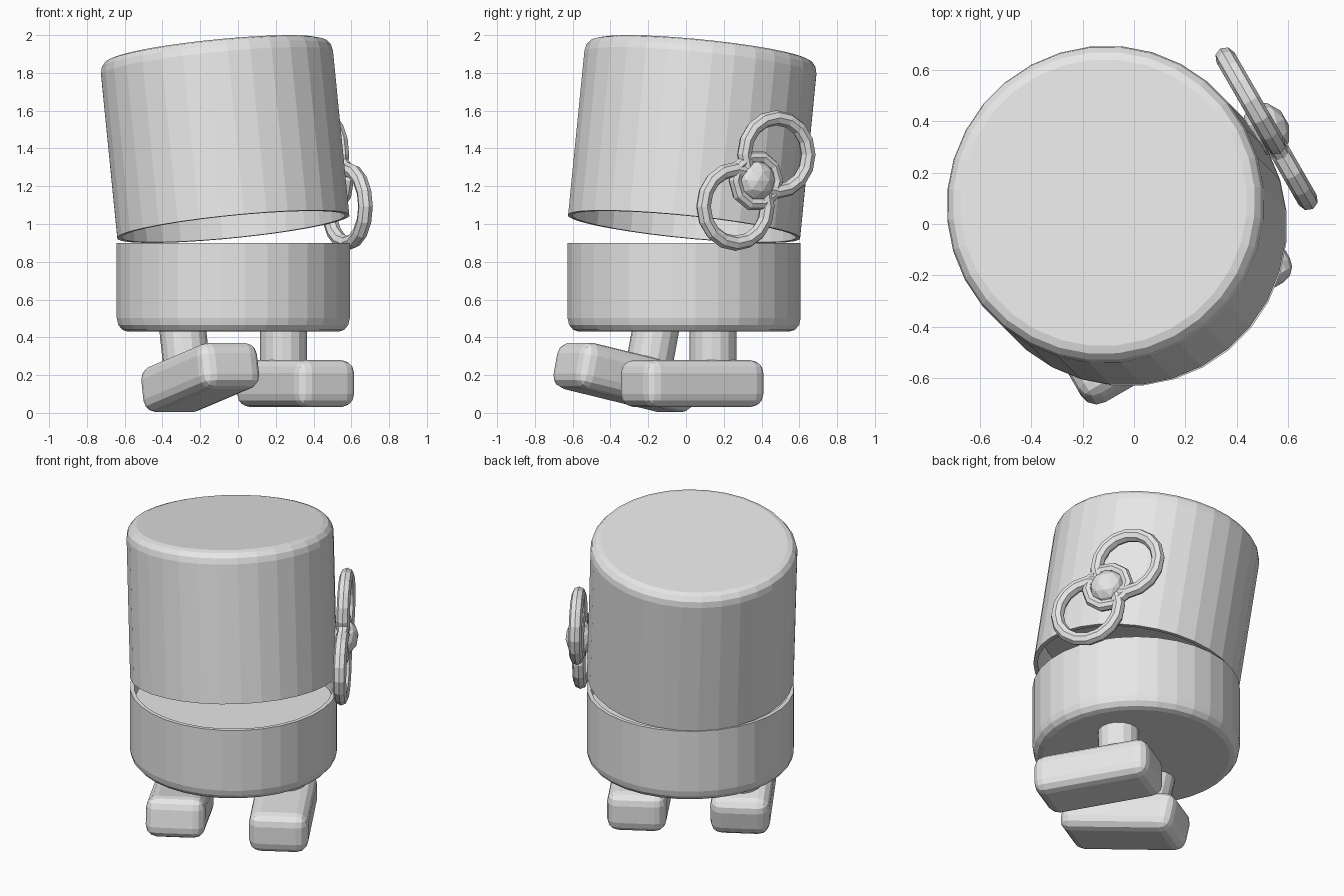
import bpy
import bmesh
from math import radians, sin, cos, pi
from mathutils import Matrix, Vector

if "Cube" in bpy.data.objects:
    bpy.data.objects.remove(bpy.data.objects["Cube"], do_unlink=True)

# Single plain grey
grey = bpy.data.materials.new("plain_grey")
grey.use_nodes = True
grey.diffuse_color = (0.8, 0.8, 0.8, 1)
grey.node_tree.nodes["Principled BSDF"].inputs["Base Color"].default_value = (0.8, 0.8, 0.8, 1)

YAW = Matrix.Rotation(radians(30), 4, "Z")
CENTRE = Vector((-0.025, -0.01, 0))
RADIUS, WALL, ROUND = 0.62, 0.025, 0.06


def finish(name, bm, matrix):
    bmesh.ops.recalc_face_normals(bm, faces=bm.faces)
    mesh = bpy.data.meshes.new(name)
    bm.to_mesh(mesh)
    bm.free()
    mesh.materials.append(grey)
    obj = bpy.data.objects.new(name, mesh)
    obj.matrix_world = matrix
    bpy.context.collection.objects.link(obj)
    return obj


def lathe(name, profile, matrix, sides=32):
    """Spin (radius, height) points round z and cap both ends."""
    bm = bmesh.new()
    rings = []
    for r, z in profile:
        angles = [2 * pi * (i + 0.5) / sides for i in range(sides)]
        rings.append([bm.verts.new((r * cos(a), r * sin(a), z)) for a in angles])
    for low, high in zip(rings, rings[1:]):
        for i in range(sides):
            j = (i + 1) % sides
            bm.faces.new((low[i], low[j], high[j], high[i]))
    bm.faces.new(rings[0])
    bm.faces.new(rings[-1])
    return finish(name, bm, matrix)


def cup_profile(height, recess):
    """Cup standing open end at zero, closed rounded end at height."""
    inner = RADIUS - WALL
    points = [(inner, recess), (inner, 0), (RADIUS, 0)]
    for step in range(4):
        a = step * pi / 6
        points.append((RADIUS - ROUND * (1 - cos(a)), height - ROUND * 1.2 * (1 - sin(a))))
    return points


def ring(name, major, minor, matrix, sides):
    bm = bmesh.new()
    tube = 8
    loops = []
    for i in range(sides):
        a = 2 * pi * i / sides
        loop = []
        for k in range(tube):
            b = 2 * pi * k / tube
            r = major + minor * cos(b)
            loop.append(bm.verts.new((minor * sin(b), r * cos(a), r * sin(a))))
        loops.append(loop)
    for i in range(sides):
        here, there = loops[i], loops[(i + 1) % sides]
        for k in range(tube):
            m = (k + 1) % tube
            bm.faces.new((here[k], here[m], there[m], there[k]))
    return finish(name, bm, matrix)


# Lower body, opening upward
lathe("lower_body", cup_profile(0.47, 0.1),
      Matrix.Translation(CENTRE + Vector((0, 0, 0.9))) @ Matrix.Rotation(pi, 4, "X"))

# Upper body, tipped back like a hinged lid
tip = Matrix.Rotation(radians(8), 4, Vector((-1, -1, 0)))
lathe("upper_body", cup_profile(0.945, 0.2),
      Matrix.Translation(CENTRE + Vector((0, 0, 0.986))) @ tip)

# Legs and feet, the right one swinging forward
for side, sign, swing in (("left", 1, 0), ("right", -1, -12)):
    hip = Matrix.Translation(CENTRE + Vector((0, 0, 0.425))) @ YAW
    hip = hip @ Matrix.Translation((sign * 0.307, 0, 0)) @ Matrix.Rotation(radians(swing), 4, "X")
    lathe(side + "_leg", [(0.124, -0.25), (0.124, 0.06)], hip, 16)
    bm = bmesh.new()
    bmesh.ops.create_cube(bm, size=1)
    bmesh.ops.scale(bm, vec=(0.356, 0.725, 0.25), verts=bm.verts)
    bmesh.ops.translate(bm, vec=(0, -0.128, -0.27), verts=bm.verts)
    foot = finish(side + "_foot", bm, hip)
    bevel = foot.modifiers.new("rounded", "BEVEL")
    bevel.width = 0.07
    bevel.segments = 3

# Bow on the left side of the upper body
bow = Matrix.Translation((0.515, 0.37, 1.23)) @ YAW
for name, sign in (("bow_upper_loop", 1), ("bow_lower_loop", -1)):
    ring(name, 0.195, 0.04, bow @ Matrix.Translation((0, sign * 0.125, sign * 0.137)), 16)
ring("bow_middle_ring", 0.128, 0.035, bow, 10)
bm = bmesh.new()
bmesh.ops.create_icosphere(bm, subdivisions=2, radius=0.108)
bmesh.ops.scale(bm, vec=(0.8, 1, 1), verts=bm.verts)
finish("bow_knot", bm, bow)
